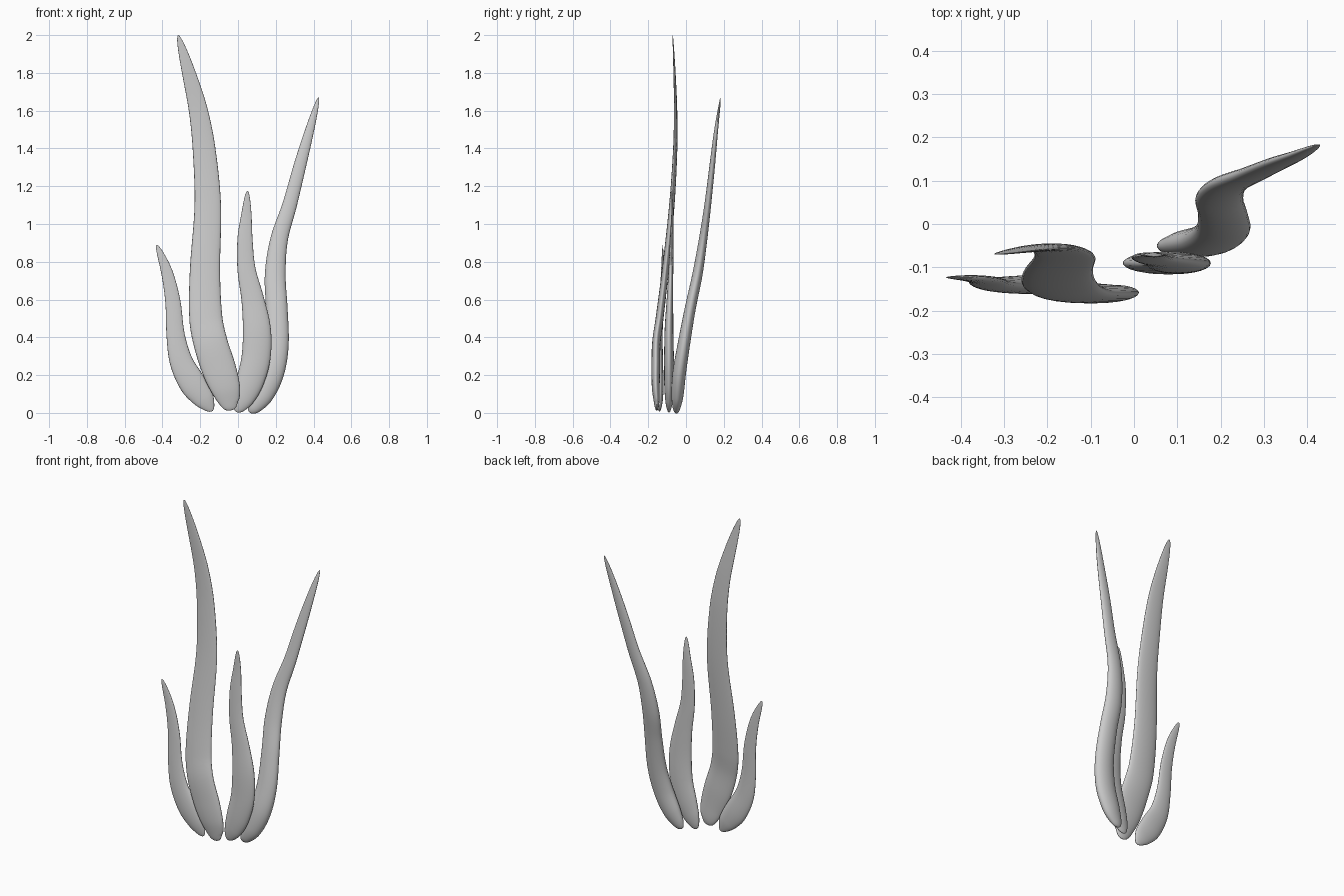
import bpy
import bmesh
import math
from mathutils import Vector

cube = bpy.data.objects.get("Cube")
if cube:
    bpy.data.objects.remove(cube, do_unlink=True)

SIDES = 24
STEPS = 7

# Single leaf colour
grey = bpy.data.materials.new("pale grey")
grey.use_nodes = True
colour = (0.6, 0.6, 0.6, 1)
grey.diffuse_color = colour
grey.node_tree.nodes["Principled BSDF"].inputs["Base Color"].default_value = colour


def hermite(a, b, tangent_a, tangent_b, span, t):
    """Cubic blend between two values that may be vectors or floats."""
    s = 1 - t
    return (a * (1 + 2 * t) * s * s + tangent_a * (span * t * s * s)
            + b * (3 - 2 * t) * t * t - tangent_b * (span * t * t * s))


def smooth_path(points):
    """Resample (x, y, z, width) points; squared widths give rounded ends."""
    values = [Vector((x, y, z, w * w)) for x, y, z, w in points]
    knots = [0]
    for a, b in zip(values, values[1:]):
        knots.append(knots[-1] + (b - a).length)
    last = len(values) - 1
    tangents = []
    for i in range(last + 1):
        low, high = max(i - 1, 0), min(i + 1, last)
        tangents.append((values[high] - values[low]) / (knots[high] - knots[low]))
    path = []
    for i in range(last):
        span = knots[i + 1] - knots[i]
        for k in range(STEPS):
            # Crowd the samples towards both ends for round caps
            t = k / STEPS
            if i == 0:
                t = t * t
            elif i == last - 1:
                t = 1 - (1 - t) ** 2
            path.append(hermite(values[i], values[i + 1],
                                tangents[i], tangents[i + 1], span, t))
    path.append(values[last])
    return path


def make_blade(name, points, base_ratio, tip_ratio):
    """Loft flattened ellipses along a spine running from base to tip."""
    path = smooth_path(points)
    bm = bmesh.new()
    rings = []
    for i in range(1, len(path) - 1):
        centre = path[i].to_3d()
        along = (path[i + 1].to_3d() - path[i - 1].to_3d()).normalized()
        across = along.cross(Vector((0, -1, 0))).normalized()
        depth = along.cross(across)
        half = math.sqrt(max(path[i].w, 0.000004)) / 2
        mix = centre.z / points[-1][2]
        thick = half * (base_ratio + (tip_ratio - base_ratio) * mix)
        ring = []
        for k in range(SIDES):
            angle = math.tau * k / SIDES
            ring.append(bm.verts.new(centre + across * half * math.cos(angle)
                                     + depth * thick * math.sin(angle)))
        rings.append(ring)
    for lower, upper in zip(rings, rings[1:]):
        for k in range(SIDES):
            n = (k + 1) % SIDES
            bm.faces.new((lower[k], lower[n], upper[n], upper[k]))
    # Close both ends with fans
    for ring, end in ((rings[0], path[0]), (rings[-1], path[-1])):
        pole = bm.verts.new(end.to_3d())
        for k in range(SIDES):
            bm.faces.new((ring[k], ring[(k + 1) % SIDES], pole))
    bmesh.ops.recalc_face_normals(bm, faces=bm.faces)
    mesh = bpy.data.meshes.new(name)
    bm.to_mesh(mesh)
    bm.free()
    mesh.materials.append(grey)
    mesh.shade_smooth()
    blade = bpy.data.objects.new(name, mesh)
    bpy.context.collection.objects.link(blade)


# Tall blade, right of centre
make_blade("tall_blade", [
    (-.02, -.155, .02, 0), (-.04, -.155, .05, .1), (-.065, -.16, .13, .155),
    (-.1, -.16, .23, .18), (-.145, -.157, .37, .18), (-.17, -.14, .5, .175),
    (-.175, -.11, .75, .16), (-.16, -.075, 1.1, .14), (-.18, -.057, 1.4, .12),
    (-.21, -.055, 1.6, .1), (-.255, -.06, 1.78, .075), (-.317, -.07, 2, 0)],
    .27, .15)

# Short outer blade on the right
make_blade("short_blade", [
    (-.135, -.14, .01, 0), (-.15, -.14, .03, .06), (-.185, -.14, .08, .115),
    (-.24, -.14, .155, .14), (-.3, -.14, .27, .122), (-.33, -.137, .41, .097),
    (-.345, -.13, .59, .08), (-.378, -.125, .75, .06), (-.43, -.123, .89, 0)],
    .33, .22)

# Middle blade
make_blade("middle_blade", [
    (-.01, -.09, .005, 0), (.005, -.09, .03, .07), (.03, -.09, .08, .115),
    (.063, -.09, .165, .145), (.095, -.09, .29, .153), (.1, -.09, .44, .148),
    (.078, -.085, .6, .12), (.045, -.08, .76, .096), (.037, -.075, .92, .08),
    (.045, -.072, 1.06, .052), (.05, -.075, 1.175, 0)],
    .38, .2)

# Slender outer blade on the left, leaning back
make_blade("leaning_blade", [
    (.06, -.05, .003, 0), (.085, -.05, .03, .075), (.13, -.045, .1, .12),
    (.178, -.035, .215, .133), (.205, -.012, .36, .126), (.205, .022, .55, .115),
    (.197, .06, .73, .11), (.217, .09, .915, .093), (.273, .115, 1.1, .077),
    (.328, .139, 1.31, .066), (.38, .16, 1.5, .047), (.427, .183, 1.67, 0)],
    .55, .42)
